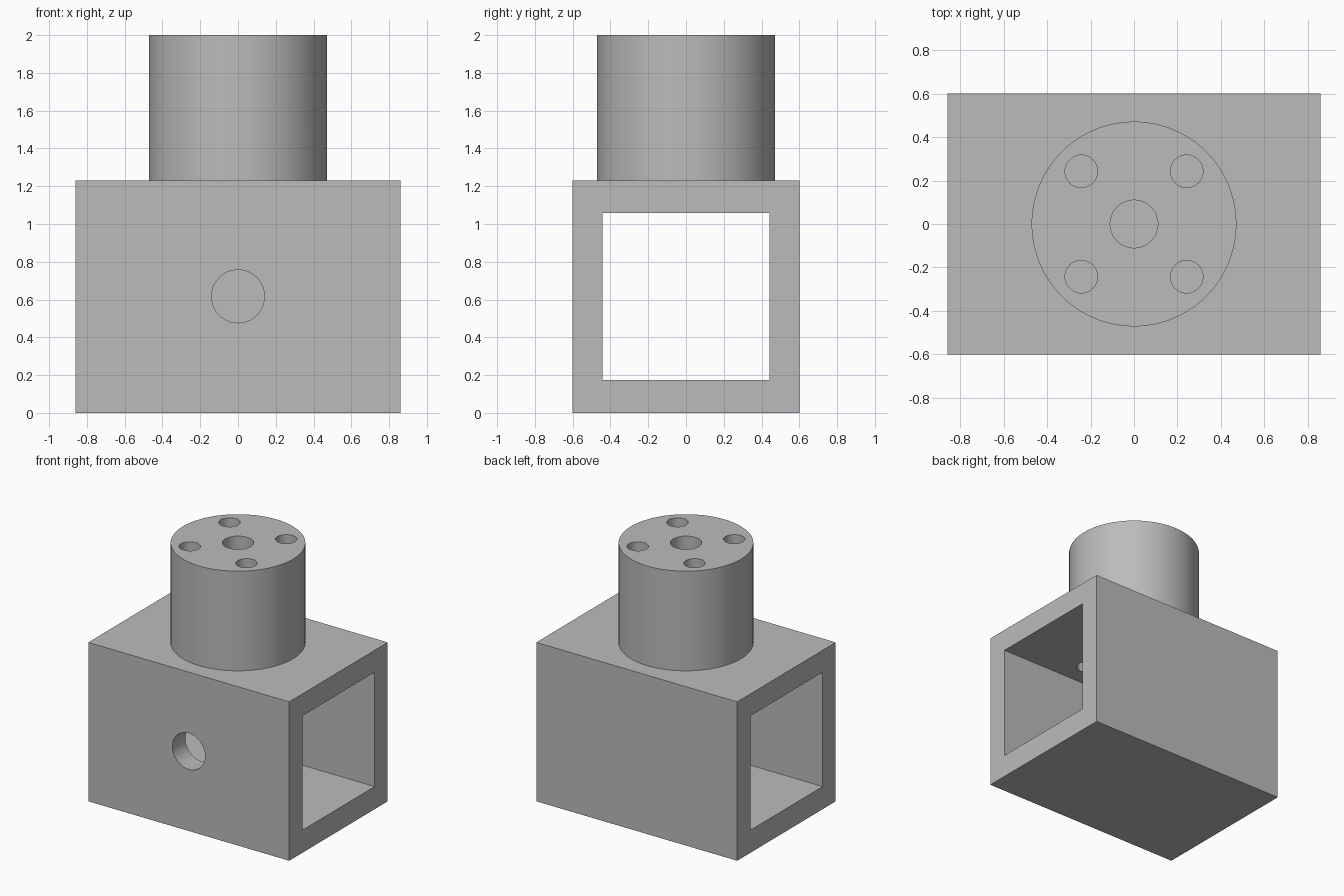
import bpy
import math

if "Cube" in bpy.data.objects:
    bpy.data.objects.remove(bpy.data.objects["Cube"], do_unlink=True)

# Overall sizes
LENGTH, WIDTH, HEIGHT = 1.72, 1.204, 1.229
BORE, BORE_Z = 0.884, 0.617
POST_R, TOP = 0.472, 2.0
BOLT_OFFSET = 0.243

grey = bpy.data.materials.new("plain grey")
grey.use_nodes = True
grey.diffuse_color = (0.5, 0.5, 0.5, 1)
grey.node_tree.nodes["Principled BSDF"].inputs["Base Color"].default_value = (0.5, 0.5, 0.5, 1)


def finish(name):
    obj = bpy.context.object
    obj.name = name
    obj.data.materials.append(grey)
    return obj


def box(name, size, z):
    bpy.ops.mesh.primitive_cube_add(size=1, location=(0, 0, z))
    bpy.context.object.scale = size
    bpy.ops.object.transform_apply(location=True, scale=True)
    return finish(name)


def cylinder(name, radius, depth, location, sides=48, tilt=0):
    bpy.ops.mesh.primitive_cylinder_add(vertices=sides, radius=radius, depth=depth,
                                        location=location, rotation=(tilt, 0, 0))
    bpy.ops.object.transform_apply(location=True, rotation=True)
    return finish(name)


def combine(target, tool, operation):
    """Apply a boolean and discard the tool object."""
    mod = target.modifiers.new(operation.lower(), 'BOOLEAN')
    mod.operation = operation
    mod.solver = 'EXACT'
    mod.object = tool
    bpy.context.view_layer.objects.active = target
    bpy.ops.object.modifier_apply(modifier=mod.name)
    bpy.data.objects.remove(tool, do_unlink=True)


# Rectangular block with the round post fused on top
body = box("tube_block_with_post", (LENGTH, WIDTH, HEIGHT), HEIGHT / 2)
post_base = HEIGHT - 0.1
post = cylinder("post", POST_R, TOP - post_base, (0, 0, (TOP + post_base) / 2), 96)
combine(body, post, 'UNION')

# Square passage from side to side
combine(body, box("passage_cutter", (LENGTH + 0.2, BORE, BORE), BORE_Z), 'DIFFERENCE')

# Round hole through the front wall only
combine(body, cylinder("front_hole_cutter", 0.14, 0.5, (0, -WIDTH / 2, BORE_Z), 64, math.pi / 2),
        'DIFFERENCE')

# Centre hole and four bolt holes down the post into the passage
holes = [(0, 0, 0.11)]
holes += [(sx * BOLT_OFFSET, sy * BOLT_OFFSET, 0.075) for sx in (-1, 1) for sy in (-1, 1)]
for x, y, radius in holes:
    combine(body, cylinder("post_hole_cutter", radius, 1.2, (x, y, 1.5)), 'DIFFERENCE')

# Smooth round walls, sharp edges
bpy.ops.object.select_all(action='DESELECT')
body.select_set(True)
bpy.context.view_layer.objects.active = body
bpy.ops.object.shade_smooth_by_angle(angle=math.radians(30))
